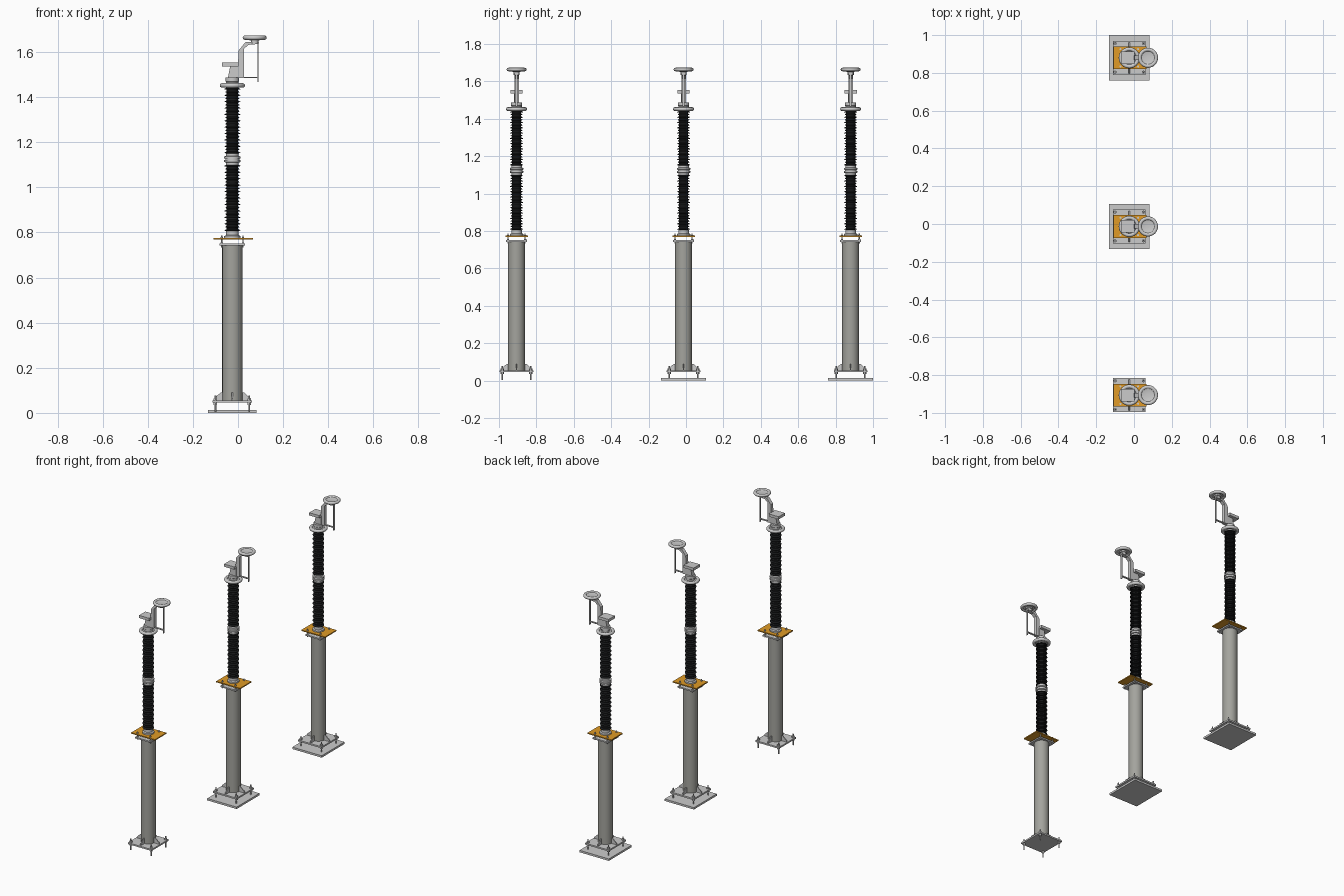
import bpy, bmesh, math
from mathutils import Matrix, Vector

if "Cube" in bpy.data.objects:
    bpy.data.objects.remove(bpy.data.objects["Cube"])

CX = -0.025                       # pole axis in x
POLES = [("front", -0.906, False), ("middle", -0.013, True), ("back", 0.880, True)]


def mat(name, col):
    m = bpy.data.materials.new(name)
    m.diffuse_color = (*col, 1)
    m.use_nodes = True
    m.node_tree.nodes["Principled BSDF"].inputs["Base Color"].default_value = m.diffuse_color
    return m


CONCRETE = mat("pole_grey", (0.37, 0.37, 0.34))
BLACK = mat("insulator_black", (0.012, 0.013, 0.014))
ORANGE = mat("plate_orange", (0.75, 0.33, 0.02))


def finish(name, bm, loc, material=None, smooth=False):
    bmesh.ops.recalc_face_normals(bm, faces=bm.faces)
    me = bpy.data.meshes.new(name)
    bm.to_mesh(me)
    bm.free()
    ob = bpy.data.objects.new(name, me)
    ob.location = loc
    bpy.context.collection.objects.link(ob)
    if material:
        me.materials.append(material)
    if smooth:
        bpy.ops.object.select_all(action='DESELECT')
        ob.select_set(True)
        bpy.context.view_layer.objects.active = ob
        bpy.ops.object.shade_smooth_by_angle(angle=math.radians(35))
    return ob


def add_box(bm, x0, x1, y0, y1, z0, z1):
    m = Matrix.Translation(((x0 + x1) / 2, (y0 + y1) / 2, (z0 + z1) / 2))
    bmesh.ops.create_cube(bm, size=1, matrix=m @ Matrix.Diagonal((x1 - x0, y1 - y0, z1 - z0, 1)))


def add_cyl(bm, x, y, z0, z1, r, r2=None, seg=16):
    bmesh.ops.create_cone(bm, cap_ends=True, segments=seg, radius1=r,
                          radius2=r if r2 is None else r2, depth=z1 - z0,
                          matrix=Matrix.Translation((x, y, (z0 + z1) / 2)))


def add_prism(bm, pts, y, half, rot=0):
    # (x, z) outline extruded along y, turned about z
    R = Matrix.Rotation(rot, 3, 'Z')
    a = [bm.verts.new(R @ Vector((p[0], y - half, p[1]))) for p in pts]
    b = [bm.verts.new(R @ Vector((p[0], y + half, p[1]))) for p in pts]
    bm.faces.new(a)
    bm.faces.new(b[::-1])
    for i in range(len(pts)):
        j = (i + 1) % len(pts)
        bm.faces.new((a[i], b[i], b[j], a[j]))


def add_lathe(bm, prof, x=0, seg=32):
    # (radius, z) profile spun round a vertical axis, ends capped
    rings = [[bm.verts.new((x + r * math.cos(2 * math.pi * k / seg),
                            r * math.sin(2 * math.pi * k / seg), z)) for k in range(seg)]
             for r, z in prof]
    for a, b in zip(rings, rings[1:]):
        for k in range(seg):
            j = (k + 1) % seg
            bm.faces.new((a[k], a[j], b[j], b[k]))
    bm.faces.new(rings[0][::-1])
    bm.faces.new(rings[-1])


def ring_profile(R, r, z, disc):
    # rounded rim with a recessed flat disc in the middle
    arc = [math.radians(-160 + 320 * i / 14) for i in range(15)]
    pts = [(R - r + r * math.cos(a), z + r * math.sin(a)) for a in arc]
    return [(0.004, z - disc)] + [(R - 2 * r, z - disc)] + pts + \
           [(R - 2 * r, z + disc), (0.004, z + disc)]


def sheds(z0, z1, n):
    prof, p = [(0.025, z0)], (z1 - z0) / n
    for i in range(n):
        z = z0 + i * p
        R = 0.035 if i % 2 == 0 else 0.031
        prof += [(0.025, z + 0.25 * p), (R, z + 0.35 * p), (R, z + 0.5 * p), (0.025, z + 0.85 * p)]
    return prof + [(0.025, z1)]


def build(tag, y, slab):
    loc = (CX, y, 0)
    corners = [(sx, sy) for sx in (-1, 1) for sy in (-1, 1)]

    # foundation slab
    if slab:
        bm = bmesh.new()
        add_box(bm, -0.108, 0.108, -0.12, 0.12, 0, 0.013)
        finish(tag + "_foundation_plate", bm, loc)

    # foot plate with gussets
    bm = bmesh.new()
    add_box(bm, -0.087, 0.087, -0.09, 0.09, 0.045, 0.055)
    for k in range(4):
        add_prism(bm, [(0.04, 0.055), (0.082, 0.055), (0.082, 0.063), (0.052, 0.09), (0.04, 0.09)],
                  0, 0.003, k * math.pi / 2)
    finish(tag + "_foot_plate", bm, loc)

    # anchor bolts with nuts above and below the foot plate
    bm = bmesh.new()
    for sx, sy in corners:
        x, yy = sx * 0.075, sy * 0.076
        add_cyl(bm, x, yy, 0.004, 0.078, 0.0038, seg=10)
        add_cyl(bm, x, yy, 0.055, 0.064, 0.009, seg=6)
        add_cyl(bm, x, yy, 0.036, 0.045, 0.009, seg=6)
    finish(tag + "_anchor_bolts", bm, loc)

    # column
    bm = bmesh.new()
    add_cyl(bm, 0, 0, 0.053, 0.744, 0.045, seg=40)
    finish(tag + "_column", bm, loc, CONCRETE, True)

    # column head flange and levelling studs
    bm = bmesh.new()
    add_box(bm, -0.057, 0.057, -0.056, 0.056, 0.742, 0.751)
    for sx, sy in corners:
        x, yy = sx * 0.047, sy * 0.046
        add_cyl(bm, x, yy, 0.734, 0.786, 0.003, seg=8)
        add_cyl(bm, x, yy, 0.751, 0.756, 0.006, seg=6)
        add_cyl(bm, x, yy, 0.775, 0.78, 0.006, seg=6)
    finish(tag + "_column_flange", bm, loc)

    # orange mounting plate
    bm = bmesh.new()
    add_box(bm, -0.083, 0.092, -0.06, 0.06, 0.768, 0.775)
    bmesh.ops.translate(bm, verts=bm.verts, vec=(-0.001, 0, 0))
    finish(tag + "_mounting_plate", bm, loc, ORANGE)

    # two ribbed insulators
    for part, z0, z1 in (("lower", 0.803, 1.103), ("upper", 1.147, 1.444)):
        bm = bmesh.new()
        add_lathe(bm, sheds(z0, z1, 21))
        finish(f"{tag}_{part}_insulator", bm, loc, BLACK, True)

    # metal end fittings
    bm = bmesh.new()
    add_lathe(bm, [(0.036, 0.775), (0.036, 0.784), (0.028, 0.788), (0.028, 0.806)])
    add_lathe(bm, [(0.028, 1.098), (0.028, 1.11), (0.036, 1.112), (0.036, 1.121), (0.031, 1.122),
                   (0.031, 1.127), (0.036, 1.128), (0.036, 1.137), (0.028, 1.139), (0.028, 1.15)])
    add_lathe(bm, [(0.028, 1.436), (0.028, 1.468), (0.03, 1.47), (0.03, 1.486)])
    finish(tag + "_end_fittings", bm, loc, None, True)

    # lower shield ring
    bm = bmesh.new()
    add_lathe(bm, ring_profile(0.056, 0.01, 1.452, 0.005), seg=40)
    finish(tag + "_lower_shield_ring", bm, loc, None, True)

    # terminal pad on its slanted support
    bm = bmesh.new()
    add_prism(bm, [(-0.02, 1.484), (0.03, 1.484), (0.03, 1.545), (-0.008, 1.545)], 0, 0.014)
    add_box(bm, -0.045, 0.028, -0.033, 0.033, 1.536, 1.554)
    finish(tag + "_terminal_pad", bm, loc)

    # cranked arm and hanging strip
    bm = bmesh.new()
    add_prism(bm, [(0.022, 1.484), (0.052, 1.484), (0.052, 1.615), (0.072, 1.632), (0.118, 1.636),
                   (0.118, 1.644), (0.058, 1.644), (0.028, 1.607)], 0, 0.012)
    finish(tag + "_contact_arm", bm, loc)
    bm = bmesh.new()
    add_box(bm, 0.112, 0.116, -0.006, 0.006, 1.466, 1.64)
    add_box(bm, 0.045, 0.114, -0.006, 0.006, 1.484, 1.489)
    finish(tag + "_arcing_strip", bm, loc)

    # upper shield ring on a short stem
    bm = bmesh.new()
    add_lathe(bm, ring_profile(0.053, 0.0095, 1.6635, 0.003), x=0.099, seg=40)
    add_lathe(bm, [(0.017, 1.635), (0.017, 1.65), (0.022, 1.652), (0.022, 1.662)], x=0.099, seg=24)
    finish(tag + "_upper_shield_ring", bm, loc, None, True)


for tag, y, slab in POLES:
    build(tag, y, slab)
